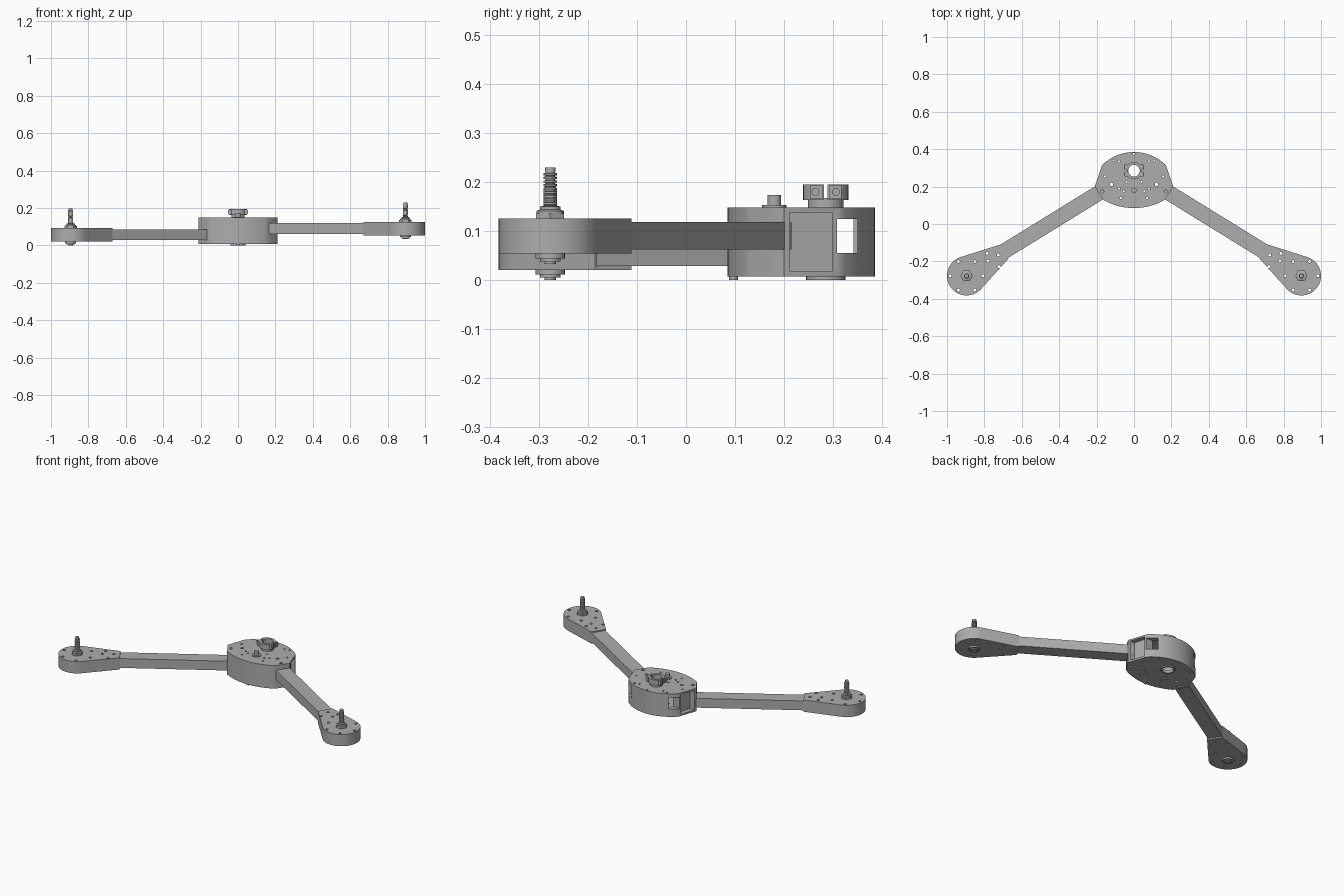
import bpy, bmesh, math
from math import sin, cos, pi
from mathutils import Vector
from mathutils.geometry import convex_hull_2d

if "Cube" in bpy.data.objects:
    bpy.data.objects.remove(bpy.data.objects["Cube"])

grey = bpy.data.materials.new("plain grey")
grey.use_nodes = True
COLOUR = (0.42, 0.42, 0.42, 1)
grey.diffuse_color = COLOUR
grey.node_tree.nodes["Principled BSDF"].inputs["Base Color"].default_value = COLOUR


def finish(name, bm, smooth=True):
    bmesh.ops.recalc_face_normals(bm, faces=bm.faces)
    me = bpy.data.meshes.new(name)
    bm.to_mesh(me)
    bm.free()
    me.materials.append(grey)
    ob = bpy.data.objects.new(name, me)
    bpy.context.collection.objects.link(ob)
    if smooth:
        shade(ob)
    return ob


def activate(ob):
    bpy.ops.object.select_all(action='DESELECT')
    ob.select_set(True)
    bpy.context.view_layer.objects.active = ob


def shade(ob):
    activate(ob)
    bpy.ops.object.shade_smooth_by_angle(angle=math.radians(30))


def add_prism(bm, outline, z0, z1):
    low = [bm.verts.new((x, y, z0)) for x, y in outline]
    high = [bm.verts.new((x, y, z1)) for x, y in outline]
    bm.faces.new(low[::-1])
    bm.faces.new(high)
    for i in range(len(low)):
        j = (i + 1) % len(low)
        bm.faces.new((low[i], low[j], high[j], high[i]))


def prisms(name, parts, smooth=True):
    bm = bmesh.new()
    for outline, z0, z1 in parts:
        add_prism(bm, outline, z0, z1)
    return finish(name, bm, smooth)


def lathe(name, profile, centre, sides=24):
    bm = bmesh.new()
    vs = [bm.verts.new((r, 0, z)) for r, z in profile]
    es = [bm.edges.new(p) for p in zip(vs, vs[1:])]
    bmesh.ops.spin(bm, geom=vs + es, axis=(0, 0, 1), cent=(0, 0, 0),
                   angle=2 * pi, steps=sides)
    bmesh.ops.remove_doubles(bm, verts=bm.verts, dist=0.00005)
    bmesh.ops.translate(bm, vec=centre, verts=bm.verts)
    return finish(name, bm)


def circle(x, y, r, n=12):
    return [(x + r * cos(2 * pi * i / n), y + r * sin(2 * pi * i / n)) for i in range(n)]


def rect(x0, x1, y0, y1):
    return [(x0, y0), (x1, y0), (x1, y1), (x0, y1)]


def arc(cy, radius, a0, a1, n):
    angles = [a0 + (a1 - a0) * i / n for i in range(n + 1)]
    return [(radius * cos(a), cy + radius * sin(a)) for a in angles]


def cut(ob, parts):
    cutter = prisms("cutter", parts, False)
    cutter.hide_render = True
    mod = ob.modifiers.new("cut", 'BOOLEAN')
    mod.operation, mod.solver, mod.object = 'DIFFERENCE', 'EXACT', cutter
    activate(ob)
    bpy.ops.object.modifier_apply(modifier=mod.name)
    bpy.data.objects.remove(cutter)
    shade(ob)


def mirrored(points):
    return [(s * x, y) for x, y in points for s in ((1, -1) if x else (1,))]


# Hub housing: curved front and back, slanted sides
back = math.asin(0.171 / 0.241)
front = math.asin(0.165 / 0.325)
outline = [(0.21, 0.20)]
outline += arc(0.144, 0.241, pi / 2 - back, pi / 2 + back, 24)
outline += [(-0.21, 0.20)]
outline += arc(0.41, 0.325, -pi / 2 - front, -pi / 2 + front, 16)
hub = prisms("hub_housing", [(outline, 0.007, 0.148)])

# Hollow inside, kept clear of the side pockets
inner = [(x * 0.76, 0.235 + (y - 0.235) * 0.9) for x, y in outline]
cut(hub, [(inner, 0.019, 0.136)])

# Side pockets and rear windows
pockets = []
for s in (1, -1):
    pocket = [(0.174, 0.212), (0.23, 0.212), (0.23, 0.235), (0.21, 0.298), (0.15, 0.298)]
    pockets.append(([(s * x, y) for x, y in pocket][::s], 0.018, 0.138))
    pockets.append((rect(*sorted((s * 0.09, s * 0.20)), 0.308, 0.35), 0.055, 0.125))
cut(hub, pockets)

# Mast opening and screw holes
screws = mirrored([(0, 0.375), (0.08, 0.335), (0.11, 0.34), (0.155, 0.255),
                   (0.07, 0.14), (0.08, 0.19), (0.04, 0.225), (0.055, 0.175)])
big = mirrored([(0.12, 0.212), (0.17, 0.175)])
cut(hub, [(circle(0, 0.285, 0.033, 24), -0.1, 0.3)]
    + [(circle(x, y, 0.006, 8), -0.1, 0.3) for x, y in screws]
    + [(circle(x, y, 0.009), -0.1, 0.3) for x, y in big])

# Mast collar above and below the hub
def ring(name, r0, r1, z0, z1):
    return lathe(name, [(r0, z0), (r1, z0), (r1, z1), (r0, z1), (r0, z0)], (0, 0.285, 0), 32)

ring("lower_collar", 0.031, 0.040, 0.0, 0.010)
ring("upper_collar", 0.031, 0.036, 0.140, 0.168)
clamp = ring("mast_clamp", 0.031, 0.046, 0.163, 0.195)
cut(clamp, [(rect(-0.06, 0.06, 0.281, 0.289), 0.15, 0.21)])

# Clamp lugs and their bolts
for sx, side in ((1, "left"), (-1, "right")):
    prisms(f"{side}_clamp_lugs", [
        (rect(*sorted((sx * 0.036, sx * 0.050)), 0.285 + a, 0.285 + b), 0.165, 0.193)
        for a, b in ((0.007, 0.032), (-0.032, -0.007))], False)
    for sy in (1, -1):
        bm = bmesh.new()
        bmesh.ops.create_cone(bm, cap_ends=True, segments=12, radius1=0.008,
                              radius2=0.008, depth=0.006)
        for v in bm.verts:
            x, y, z = v.co
            v.co = (sx * 0.051 + z, 0.285 + sy * 0.021 + y, 0.18 + x)
        finish(f"{side}_clamp_bolt", bm)

# Peg through the top of the hub, foot below
lathe("hub_peg", [(0, 0.14), (0.025, 0.14), (0.025, 0.153), (0.014, 0.153),
                  (0.014, 0.174), (0, 0.174)], (0, 0.18, 0))
lathe("hub_foot", [(0, 0.0), (0.009, 0.0), (0.009, 0.012), (0, 0.012)], (0, 0.097, 0), 12)


# Arms with motor pods, the left one mounted higher
def arm(s, side, lift):
    a, b = Vector((0.165, 0.180)), Vector((0.72, -0.162))
    along = (b - a).normalized()
    w = Vector((-along.y, along.x)) * 0.041
    beam = [(s * p.x, p.y) for p in (a - w, b - w, b + w, a + w)]
    prisms(f"{side}_arm", [(beam, 0.029 + lift, 0.086 + lift)], False)

    cx, cy = 0.895, -0.277
    pts = circle(cx, cy, 0.105, 64) + [(0.718, -0.111), (0.672, -0.186)]
    shape = [(s * pts[i][0], pts[i][1]) for i in convex_hull_2d([Vector(p) for p in pts])]
    pod = prisms(f"{side}_motor_pod", [(shape, 0.021 + lift, 0.093 + lift)])
    holes = circle(cx, cy, 0.088, 6)
    holes = [p for p in holes] + [(0.78, -0.198), (0.785, -0.157),
                                  (0.725, -0.165), (0.722, -0.228)]
    cut(pod, [(circle(s * x, y, 0.008, 10), -0.1, 0.3) for x, y in holes])

    # Motor base, bearing and threaded shaft
    at = (s * cx, cy, lift)
    lathe(f"{side}_motor_base", [(0, 0.0), (0.012, 0.0), (0.012, 0.005), (0.021, 0.005),
                                 (0.021, 0.011), (0.030, 0.011), (0.030, 0.023), (0, 0.023)], at)
    prisms(f"{side}_motor_nut", [(circle(s * cx, cy, 0.033, 6), 0.09 + lift, 0.103 + lift)], False)
    shaft = [(0, 0.10), (0.028, 0.10), (0.028, 0.108), (0.021, 0.111), (0.021, 0.117), (0.012, 0.119)]
    for i in range(9):
        z = 0.121 + i * 0.0075
        shaft += [(0.014, z), (0.014, z + 0.004), (0.010, z + 0.005), (0.010, z + 0.007)]
    shaft += [(0.011, 0.188), (0.011, 0.197), (0, 0.197)]
    lathe(f"{side}_motor_shaft", shaft, at)


arm(1, "left", 0.033)
arm(-1, "right", 0.0)
